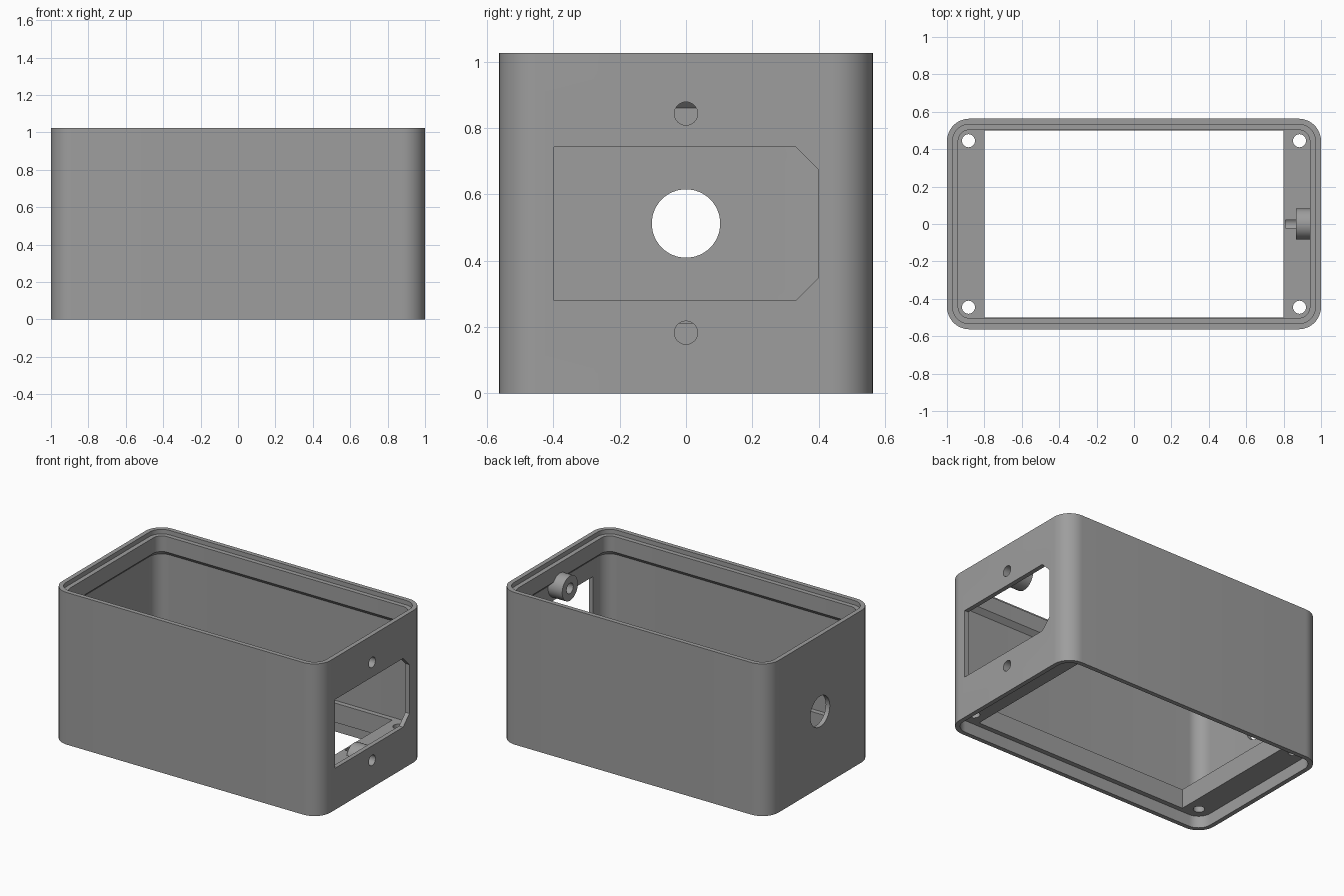
import bpy, bmesh, math
from mathutils import Matrix

if "Cube" in bpy.data.objects:
    bpy.data.objects.remove(bpy.data.objects["Cube"])

HX, HY, HZ, R = 1.0, 0.563, 1.025, 0.12   # half length, half width, height, corner radius
WALL, LIP = 0.03, 0.06                    # insets of the thin wall and the lip

grey = bpy.data.materials.new("mid grey")
grey.diffuse_color = (0.34, 0.34, 0.34, 1)
grey.use_nodes = True
grey.node_tree.nodes["Principled BSDF"].inputs["Base Color"].default_value = grey.diffuse_color


def to_object(bm, name):
    bmesh.ops.recalc_face_normals(bm, faces=bm.faces)
    mesh = bpy.data.meshes.new(name)
    bm.to_mesh(mesh)
    bm.free()
    mesh.materials.append(grey)
    ob = bpy.data.objects.new(name, mesh)
    bpy.context.collection.objects.link(ob)
    return ob


def loft(name, rings):
    """Closed solid through rings of 3D points."""
    bm = bmesh.new()
    loops = [[bm.verts.new(p) for p in ring] for ring in rings]
    n = len(loops[0])
    for a, b in zip(loops, loops[1:]):
        for i in range(n):
            j = (i + 1) % n
            bm.faces.new((a[i], a[j], b[j], b[i]))
    bm.faces.new(loops[0][::-1])
    bm.faces.new(loops[-1])
    return to_object(bm, name)


def rounded(inset, z, steps=12):
    """Rounded rectangle, inset from the outside of the case."""
    pts = []
    for k, (sx, sy) in enumerate(((1, 1), (-1, 1), (-1, -1), (1, -1))):
        for i in range(steps + 1):
            a = math.pi / 2 * (k + i / steps)
            pts.append((sx * (HX - R) + (R - inset) * math.cos(a),
                        sy * (HY - R) + (R - inset) * math.sin(a), z))
    return pts


def cylinder(name, loc, radius, depth, axis, sides=48):
    bm = bmesh.new()
    m = Matrix.Translation(loc)
    if axis == 'X':
        m = m @ Matrix.Rotation(math.pi / 2, 4, 'Y')
    bmesh.ops.create_cone(bm, cap_ends=True, segments=sides, radius1=radius,
                          radius2=radius, depth=depth, matrix=m)
    return to_object(bm, name)


def combine(target, tool, operation):
    mod = target.modifiers.new("combine", 'BOOLEAN')
    mod.operation, mod.solver, mod.object = operation, 'EXACT', tool
    bpy.context.view_layer.objects.active = target
    bpy.ops.object.modifier_apply(modifier=mod.name)
    bpy.data.objects.remove(tool)


# Case block with rounded upright corners
case = loft("case", [rounded(0, 0), rounded(0, HZ)])

# Main cavity, with the sloped lip and the lid step at the top
combine(case, loft("cavity", [rounded(i, z) for i, z in (
    (WALL, 0.21), (WALL, 0.86), (LIP, 0.89), (LIP, 0.995),
    (WALL, 0.995), (WALL, HZ + 0.1))]), 'DIFFERENCE')

# Screw bosses inside the socket end
for z in (0.183, 0.843):
    combine(case, cylinder("boss", (0.925, 0, z), 0.083, 0.12, 'X'), 'UNION')

# Recess under the base
combine(case, loft("base_recess", [rounded(WALL, -0.1), rounded(WALL, 0.08)]), 'DIFFERENCE')

# Rectangular opening in the base flange
combine(case, loft("base_opening", [[(-0.8, -0.5, z), (0.8, -0.5, z), (0.8, 0.5, z), (-0.8, 0.5, z)]
                                    for z in (-0.05, 0.3)]), 'DIFFERENCE')

# Corner screw holes in the base flange
for sx in (-1, 1):
    for sy in (-1, 1):
        combine(case, cylinder("base_hole", (sx * 0.885, sy * 0.445, 0.145), 0.035, 0.25, 'Z', 32),
                'DIFFERENCE')

# Socket window with two clipped corners
window = [(-0.397, 0.28), (0.33, 0.28), (0.397, 0.347),
          (0.397, 0.676), (0.33, 0.743), (-0.397, 0.743)]
combine(case, loft("socket_window", [[(x, y, z) for y, z in window] for x in (0.9, 1.1)]), 'DIFFERENCE')

# Screw holes through the bosses
for z in (0.183, 0.843):
    combine(case, cylinder("boss_hole", (0.95, 0, z), 0.035, 0.28, 'X', 32), 'DIFFERENCE')

# Cable hole in the opposite end
combine(case, cylinder("cable_hole", (-1, 0, 0.512), 0.103, 0.2, 'X', 64), 'DIFFERENCE')

# Smooth corners, crisp edges
bpy.ops.object.select_all(action='DESELECT')
case.select_set(True)
bpy.context.view_layer.objects.active = case
bpy.ops.object.shade_smooth_by_angle(angle=math.radians(30))
